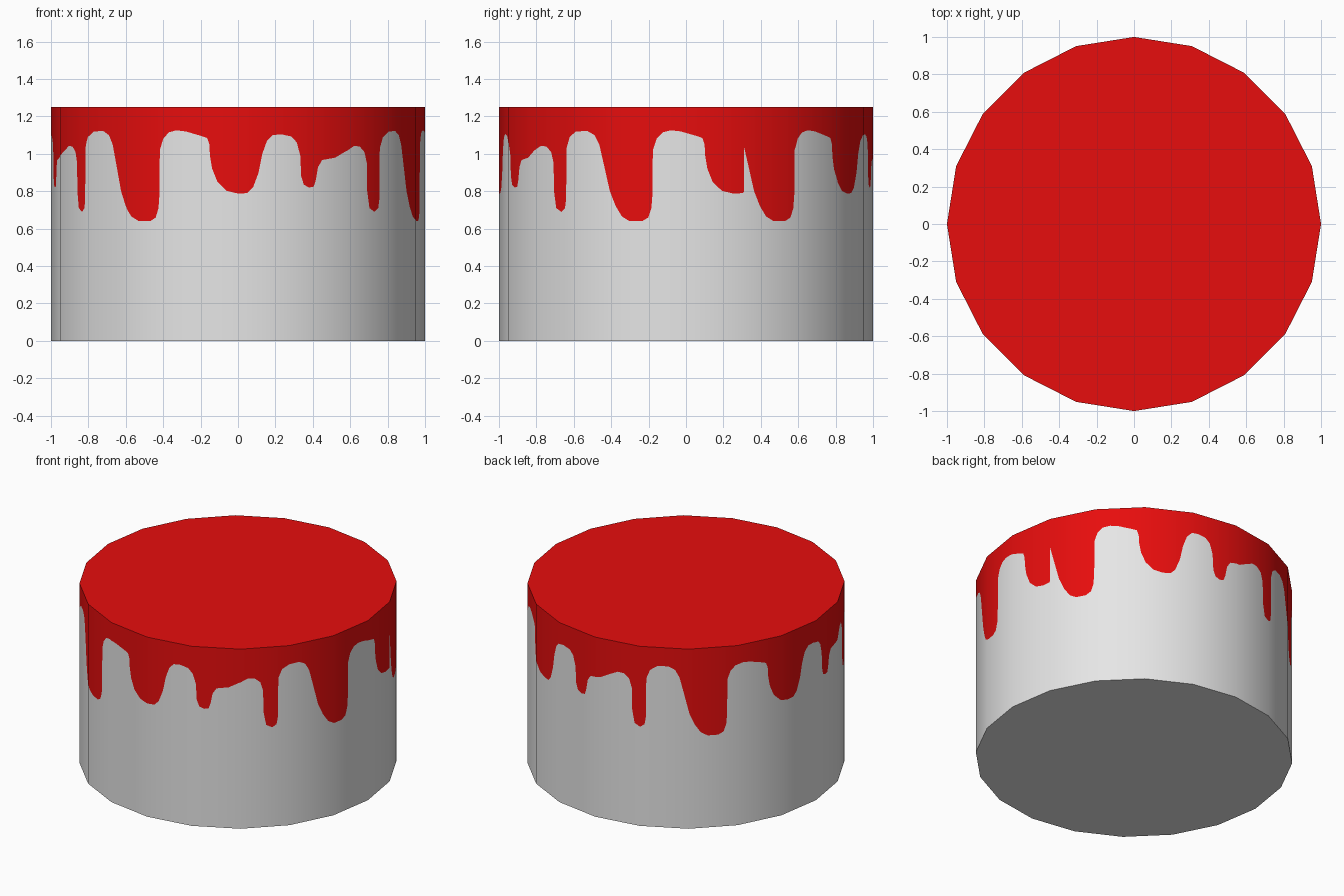
import bpy, bmesh, math
from mathutils import Vector

if "Cube" in bpy.data.objects:
    bpy.data.objects.remove(bpy.data.objects["Cube"])

SIDES, HEIGHT, PERIOD = 20, 1.25, 5.817   # period of the drips, in facets
SEAM = 6                                  # facet corner where the pattern wraps

# One repeat of the drip edge, read across the front as (x, z)
DRIPS = [(-.77, 1.12), (-.72, 1.122), (-.69, 1.10), (-.67, 1.05), (-.65, .94),
         (-.625, .80), (-.60, .72), (-.57, .665), (-.53, .64), (-.47, .64),
         (-.44, .66), (-.425, .71), (-.42, .78), (-.418, 1.02), (-.40, 1.08),
         (-.37, 1.115), (-.33, 1.126), (-.28, 1.12), (-.20, 1.097), (-.165, 1.085),
         (-.153, 1.05), (-.150, .99), (-.138, .92), (-.11, .85), (-.06, .802),
         (0, .788), (.05, .79), (.08, .82), (.11, .90), (.13, 1.0),
         (.155, 1.07), (.185, 1.10), (.23, 1.105), (.285, 1.093), (.315, 1.06),
         (.333, .99), (.338, .88), (.352, .835), (.38, .82), (.405, .825),
         (.416, .86), (.428, .93), (.45, .967), (.52, .98), (.57, 1.01),
         (.62, 1.042), (.65, 1.04), (.676, 1.01), (.689, .95), (.691, .80),
         (.703, .71), (.73, .69), (.75, .71), (.756, .76), (.758, 1.03),
         (.775, 1.09)]


def corner(k):
    a = math.radians(-90 + 360 / SIDES * k)
    return Vector((math.cos(a), math.sin(a), 0))


def on_wall(s, z=0.0):
    k = math.floor(s + 1e-7)
    p = corner(k).lerp(corner(k + 1), s - k)
    p.z = z
    return p


def facet_pos(x):
    k = next(k for k in range(-5, 5) if x <= corner(k + 1).x + 1e-9)
    return k + (x - corner(k).x) / (corner(k + 1).x - corner(k).x)


edge = [(facet_pos(x), z) for x, z in DRIPS]
edge.append((edge[0][0] + PERIOD, edge[0][1]))


def drip_z(s):
    s = edge[0][0] + (s - edge[0][0]) % PERIOD
    for (a, za), (b, zb) in zip(edge, edge[1:]):
        if s <= b:
            return za + (zb - za) * (s - a) / (b - a)
    return edge[-1][1]


def material(name, rgb):
    m = bpy.data.materials.new(name)
    m.diffuse_color = (*rgb, 1)
    m.use_nodes = True
    m.node_tree.nodes["Principled BSDF"].inputs["Base Color"].default_value = m.diffuse_color
    return m


# Columns: every drip point of every repeat, plus the facet corners
first = SEAM - SIDES
cols = [(float(k), drip_z(k)) for k in range(first, SEAM + 1)]
for n in range(-4, 4):
    cols += [(s + n * PERIOD, z) for s, z in edge[:-1]
             if first + .002 < s + n * PERIOD < SEAM - .002
             and abs((s + n * PERIOD) - round(s + n * PERIOD)) > .002]
cols.sort()

# Wall: grey below the drip edge, red above it; caps as fans
bm = bmesh.new()
rows = [[bm.verts.new(on_wall(s, h)) for h in (0, z, HEIGHT)] for s, z in cols]
low, high = bm.verts.new((0, 0, 0)), bm.verts.new((0, 0, HEIGHT))
for a, b in zip(rows, rows[1:]):
    for i in range(2):
        f = bm.faces.new((a[i], b[i], b[i + 1], a[i + 1]))
        f.material_index, f.smooth = i, True
    bm.faces.new((low, b[0], a[0])).material_index = 0
    bm.faces.new((high, a[2], b[2])).material_index = 1
bmesh.ops.remove_doubles(bm, verts=bm.verts, dist=1e-5)

me = bpy.data.meshes.new("paint_drum")
bm.to_mesh(me)
bm.free()
me.materials.append(material("grey", (.79, .79, .79)))
me.materials.append(material("red paint", (.80, .004, .004)))

# Smooth round wall, flat caps
normals = []
for p in me.polygons:
    for li in p.loop_indices:
        v = me.vertices[me.loops[li].vertex_index].co
        flat = Vector((0, 0, math.copysign(1, p.normal.z)))
        normals.append(Vector((v.x, v.y, 0)).normalized() if p.use_smooth else flat)
me.normals_split_custom_set(normals)
bpy.context.collection.objects.link(bpy.data.objects.new("paint_drum", me))
